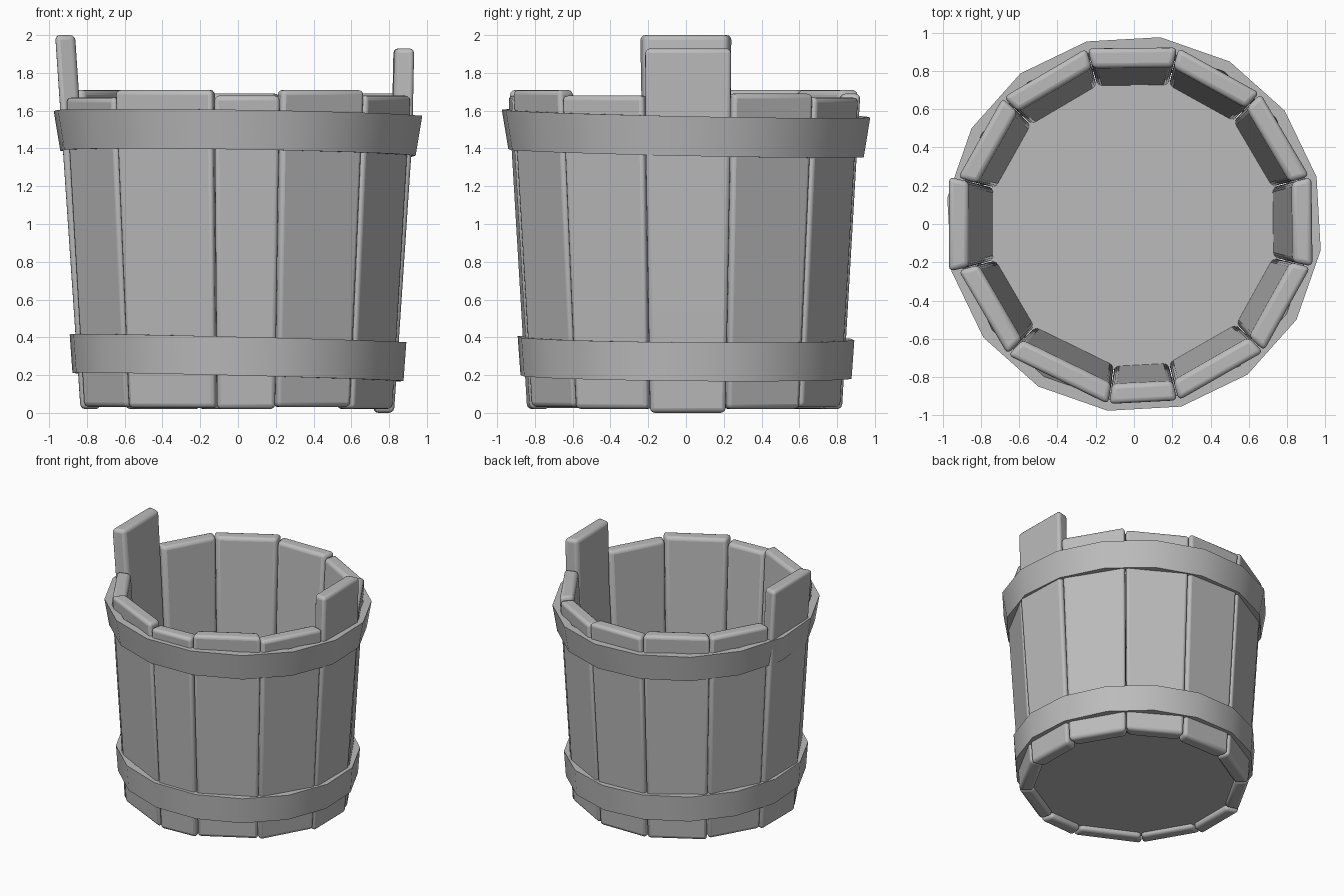
import bpy, bmesh, math
from mathutils import Vector

cube = bpy.data.objects.get("Cube")
if cube:
    bpy.data.objects.remove(cube, do_unlink=True)

grey = bpy.data.materials.new("plain_grey")
grey.use_nodes = True
colour = (0.5, 0.5, 0.5, 1)
grey.diffuse_color = colour
grey.node_tree.nodes["Principled BSDF"].inputs["Base Color"].default_value = colour


def finish(name, bm, bevel=0.0, angle=40):
    bmesh.ops.recalc_face_normals(bm, faces=bm.faces)
    mesh = bpy.data.meshes.new(name)
    bm.to_mesh(mesh)
    bm.free()
    mesh.materials.append(grey)
    obj = bpy.data.objects.new(name, mesh)
    bpy.context.collection.objects.link(obj)
    if bevel:
        mod = obj.modifiers.new("rounded_edges", "BEVEL")
        mod.width = bevel
        mod.segments = 3
        mod.limit_method = "ANGLE"
        mod.angle_limit = math.radians(40)
    bpy.ops.object.select_all(action="DESELECT")
    obj.select_set(True)
    bpy.context.view_layer.objects.active = obj
    bpy.ops.object.shade_smooth_by_angle(angle=math.radians(angle))
    return obj


def loft(bm, rings, closed=False):
    """Join equal rings of points with quads; cap the ends unless closed."""
    loops = [[bm.verts.new(p) for p in ring] for ring in rings]
    pairs = list(zip(loops, loops[1:])) + ([(loops[-1], loops[0])] if closed else [])
    for a, b in pairs:
        for i in range(len(a)):
            j = (i + 1) % len(a)
            bm.faces.new((a[i], a[j], b[j], b[i]))
    if not closed:
        bm.faces.new(loops[0])
        bm.faces.new(loops[-1])


def stave(name, start, end, sections, thick=0.105, gap=0.004):
    """Flat plank between two angles; sections are (height, corner radius)."""
    rings = []
    for z, r in sections:
        a, b = (Vector((r * math.cos(math.radians(t)), r * math.sin(math.radians(t)), z))
                for t in (start, end))
        along = (b - a).normalized()
        inward = Vector((-along.y, along.x, 0)) * thick
        slant = along * thick * math.tan(math.radians((end - start) / 2)) * 0.9
        a, b = a + along * gap, b - along * gap
        rings.append([a, b, b + inward - slant, a + inward + slant])
    bm = bmesh.new()
    loft(bm, rings)
    finish(name, bm, bevel=0.026)


# Staves: name, end angle, bottom, top (each starts where the last one ends)
staves = [
    ("right_back_stave", 46, 0.02, 1.69), ("back_right_stave", 76, 0.03, 1.67),
    ("back_stave", 105, 0.02, 1.69), ("back_left_stave", 136, 0.02, 1.71),
    ("left_back_stave", 165.5, 0.03, 1.71), ("tall_handle_stave", 194.6, 0.02, 2.0),
    ("left_front_stave", 226, 0.03, 1.67), ("front_left_stave", 262, 0.025, 1.71),
    ("front_stave", 284, 0.02, 1.68), ("front_right_stave", 315.5, 0.03, 1.71),
    ("right_front_stave", 346.4, 0.02, 1.68), ("short_handle_stave", 375, 0.0, 1.93),
]
start = 15
for name, end, low, high in staves:
    sections = [(z, 0.85 + 0.06 * z) for z in (low, high)]
    if name == "tall_handle_stave":
        sections = [(z, 0.86 + 0.07 * z) for z in (low, high)]
    elif name == "short_handle_stave":
        sections = [(low, 0.85), (1.45, 0.95), (high, 0.96)]
    stave(name, start, end, sections)
    start = end


# Hoops: slightly tilted flared bands with sixteen sides
def hoop(name, low, high, r_low, r_high, tilt_x, tilt_y, thick=0.06, sides=16):
    rings = []
    for i in range(sides):
        t = math.radians(14.5) + math.tau * i / sides
        c, s = math.cos(t), math.sin(t)
        profile = [(r_low, low), (r_high, high), (r_high - thick, high), (r_low - thick, low)]
        rings.append([(r * c, r * s, z + tilt_x * c + tilt_y * s) for r, z in profile])
    bm = bmesh.new()
    loft(bm, rings, closed=True)
    finish(name, bm)


hoop("upper_hoop", 1.375, 1.585, 0.95, 0.985, -0.015, -0.02)
hoop("lower_hoop", 0.19, 0.395, 0.885, 0.9, -0.022, -0.008)

# Round bottom board
bm = bmesh.new()
loft(bm, [[(0.77 * math.cos(math.tau * i / 32), 0.77 * math.sin(math.tau * i / 32), z)
           for i in range(32)] for z in (0.06, 0.12)])
finish("bottom_board", bm)
